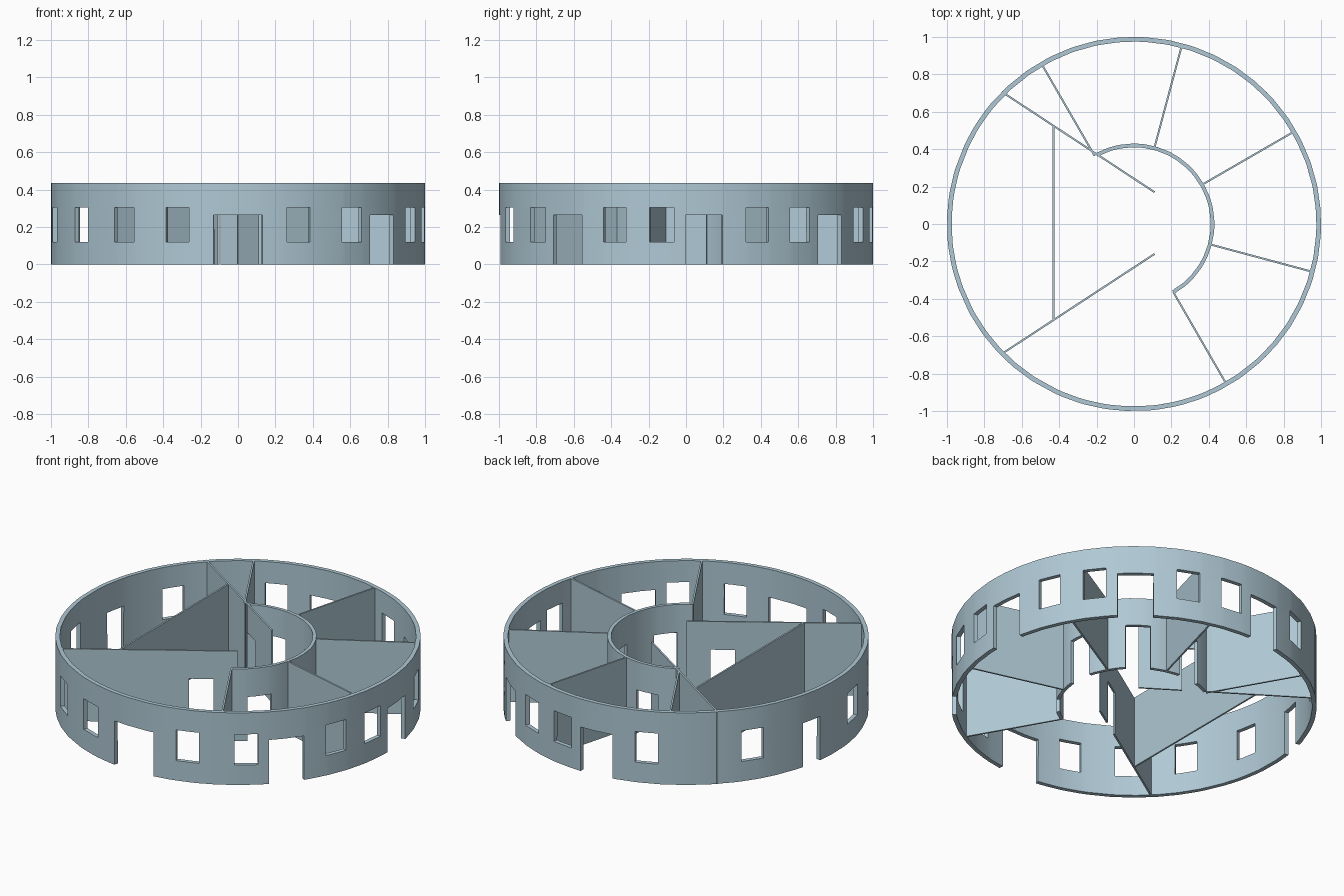
import bpy, bmesh, math

if "Cube" in bpy.data.objects:
    bpy.data.objects.remove(bpy.data.objects["Cube"], do_unlink=True)

HEIGHT = 0.435
DOOR = (0.0, 0.265)
WINDOW = (0.12, 0.305)

paint = bpy.data.materials.new("pale blue grey")
paint.use_nodes = True
paint.diffuse_color = (0.43, 0.58, 0.66, 1)
paint.node_tree.nodes["Principled BSDF"].inputs["Base Color"].default_value = paint.diffuse_color


def build_wall(name, place, us, openings, thickness, offset, closed=False):
    """Panel grid along u and z, leaving out openings (u0, u1, z range)."""
    us = sorted({round(u, 4) for u in us} | {round(u, 4) for o in openings for u in o[:2]})
    zs = sorted({0.0, HEIGHT, *DOOR, *WINDOW})
    bm = bmesh.new()
    grid = [[bm.verts.new((*place(u), z)) for z in zs] for u in us]
    for i in range(len(us) - 1):
        mid_u = (us[i] + us[i + 1]) / 2
        for j in range(len(zs) - 1):
            mid_z = (zs[j] + zs[j + 1]) / 2
            if any(a < mid_u < b and h[0] < mid_z < h[1] for a, b, h in openings):
                continue
            bm.faces.new((grid[i][j], grid[i + 1][j], grid[i + 1][j + 1], grid[i][j + 1]))
    if closed:
        bmesh.ops.remove_doubles(bm, verts=bm.verts, dist=0.0005)
    loose = [v for v in bm.verts if not v.link_faces]
    bmesh.ops.delete(bm, geom=loose, context="VERTS")
    mesh = bpy.data.meshes.new(name)
    bm.to_mesh(mesh)
    bm.free()
    mesh.materials.append(paint)
    ob = bpy.data.objects.new(name, mesh)
    bpy.context.collection.objects.link(ob)
    bpy.ops.object.select_all(action="DESELECT")
    ob.select_set(True)
    bpy.context.view_layer.objects.active = ob
    solid = ob.modifiers.new("thickness", "SOLIDIFY")
    solid.thickness = thickness
    solid.offset = offset
    bpy.ops.object.modifier_apply(modifier=solid.name)
    bpy.ops.object.shade_smooth_by_angle(angle=math.radians(30))
    return ob


def polar(radius, deg):
    """Angle runs from the front towards +x."""
    a = math.radians(deg)
    return radius * math.sin(a), -radius * math.cos(a)


def straight_wall(name, start, end, openings=()):
    def place(t):
        return tuple(s + (e - s) * t for s, e in zip(start, end))
    return build_wall(name, place, (0, 1), openings, 0.01, 0)


def centred(centre, half, heights):
    return (centre - half, centre + half, heights)


# Outer ring with its doors and windows
outer = [centred(0, 7.5, DOOR), centred(258.6, 3.7, DOOR)]
outer += [centred(50.5 + 45 * k, 5.7, DOOR) for k in range(4)]
outer += [centred(a, 3.75, WINDOW) for a in (
    18.9, 37.6, 67.5, 82.5, 112.4, 127.5, 157.4, 172.4,
    202.5, 236.4, 281, 303, 322.4, 341.1)]
build_wall("outer_wall", lambda u: polar(1, u),
           [-10 + 7.5 * k for k in range(49)], outer, 0.025, -1, closed=True)

# Inner curved wall with one door for each room
inner = [centred(a, 9.2, DOOR) for a in (51, 96, 143, 185)]
build_wall("inner_curved_wall", lambda u: polar(0.43, u),
           [30 + 178 * k / 20 for k in range(21)], inner, 0.02, -1)

# Radial partitions between the rooms
for k in range(5):
    angle = 30 + 45 * k
    straight_wall(f"radial_partition_{k + 1}", polar(0.42, angle), polar(0.985, angle))

# Two long converging partitions, and the cross partition between them
straight_wall("front_long_partition", (-0.7, -0.69), (0.11, -0.16), [(0.725, 0.862, DOOR)])
straight_wall("back_long_partition", (-0.707, 0.707), (0.11, 0.17), [(0.62, 0.755, DOOR)])
straight_wall("cross_partition", (-0.43, -0.515), (-0.43, 0.525))
